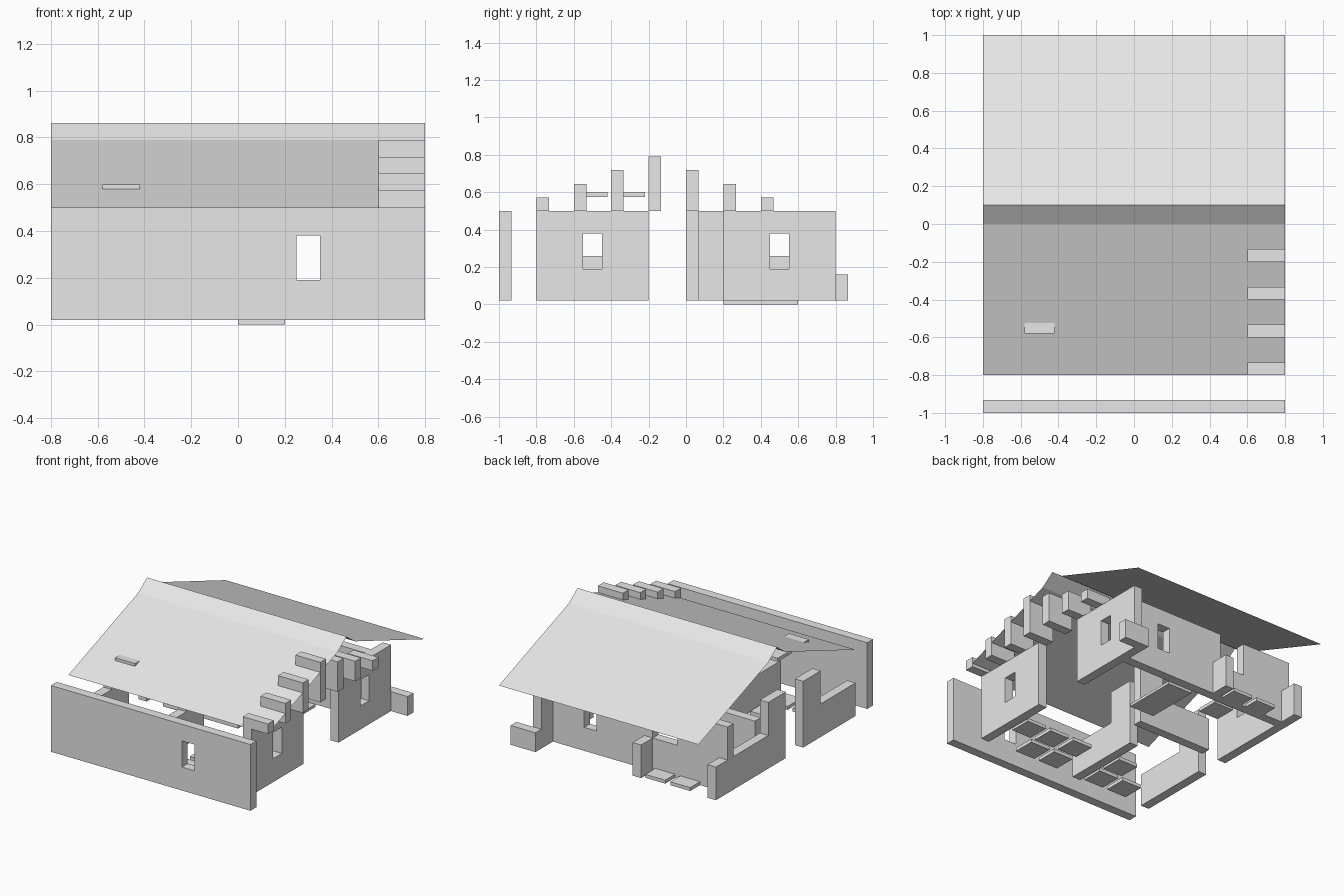
import bpy, bmesh
from mathutils import Vector

cube = bpy.data.objects.get("Cube")
if cube:
    bpy.data.objects.remove(cube, do_unlink=True)

grey = bpy.data.materials.new("plain_grey")
grey.use_nodes = True
grey.diffuse_color = (0.8, 0.8, 0.8, 1)
grey.node_tree.nodes["Principled BSDF"].inputs["Base Color"].default_value = (0.8, 0.8, 0.8, 1)

T = 0.067        # wall thickness
BASE = 0.02      # underside of the walls
SILL = 0.26      # low wall height
TOP = 0.5        # full wall height


def finish(name, bm):
    mesh = bpy.data.meshes.new(name)
    bm.to_mesh(mesh)
    bm.free()
    mesh.materials.append(grey)
    obj = bpy.data.objects.new(name, mesh)
    bpy.context.collection.objects.link(obj)
    return obj


def box(name, x, y, z):
    """Box from three (low, high) ranges."""
    bm = bmesh.new()
    bmesh.ops.create_cube(bm, size=1)
    for v in bm.verts:
        v.co = Vector([r[0] if c < 0 else r[1] for c, r in zip(v.co, (x, y, z))])
    return finish(name, bm)


def wall(name, along, start, end, at, steps=None):
    """Wall along x or y; steps is an outline of (position, height) pairs."""
    outline = [(start, BASE), (end, BASE)] + (steps or [(end, TOP), (start, TOP)])
    bm = bmesh.new()
    place = (lambda p, o: (p[0], at + o, p[1])) if along == "x" else (lambda p, o: (at + o, p[0], p[1]))
    face = bm.faces.new([bm.verts.new(place(p, 0)) for p in outline])
    ext = bmesh.ops.extrude_face_region(bm, geom=[face])
    shift = Vector((0, T, 0)) if along == "x" else Vector((T, 0, 0))
    bmesh.ops.translate(bm, vec=shift, verts=[g for g in ext["geom"] if isinstance(g, bmesh.types.BMVert)])
    bmesh.ops.recalc_face_normals(bm, faces=bm.faces)
    return finish(name, bm)


def cut_window(obj, along, centre, at):
    """Cut a window opening through a wall."""
    span, deep = (centre - 0.05, centre + 0.05), (at - 0.05, at + T + 0.05)
    x, y = (span, deep) if along == "x" else (deep, span)
    cutter = box("window_cutter", x, y, (0.19, 0.38))
    cutter.hide_render = True
    mod = obj.modifiers.new("window", "BOOLEAN")
    mod.operation = "DIFFERENCE"
    mod.solver = "EXACT"
    mod.object = cutter
    bpy.context.view_layer.objects.active = obj
    bpy.ops.object.modifier_apply(modifier=mod.name)
    bpy.data.objects.remove(cutter, do_unlink=True)


def low_high(start, end, split):
    """Outline top: low from start to split, full height to end."""
    return [(end, TOP), (split, TOP), (split, SILL), (start, SILL)]


# Outer walls with windows
front = wall("front_wall", "x", -0.8, 0.8, -1.0)
cut_window(front, "x", 0.3, -1.0)
side_front = wall("left_wall_front", "y", -0.8, -0.2, 0.6)
cut_window(side_front, "y", -0.5, 0.6)
side_back = wall("left_wall_back", "y", 0.2, 0.8, 0.6)
cut_window(side_back, "y", 0.5, 0.6)
back = wall("back_wall", "x", -0.2, 0.6, 0.6)
cut_window(back, "x", 0.3, 0.6)

# Stepped walls: low with one tall end
wall("back_wall_stepped", "x", -0.8, -0.2, 0.6,
     [(-0.2, SILL), (-0.4, SILL), (-0.4, TOP), (-0.8, TOP)])
wall("right_wall_front", "y", -0.8, -0.2, -0.8, low_high(-0.8, -0.2, -0.4))
wall("right_wall_back", "y", 0.0, 0.8, -0.8,
     [(0.8, SILL), (0.2, SILL), (0.2, TOP), (0.0, TOP)])
wall("inner_wall_front", "y", -0.8, -0.2, -0.2, low_high(-0.8, -0.2, -0.4))
wall("inner_wall_middle", "x", -0.6, 0.0, 0.0, low_high(-0.6, 0.0, -0.2))

# Low stubs behind the back wall
box("back_stub", (-0.2, -0.2 + T), (0.6 + T, 0.8), (BASE, SILL))
box("corner_block", (0.6, 0.8), (0.8, 0.8 + T), (BASE, 0.16))

# Gable blocks rising to the ridge and falling again
for i in range(7):
    y = -0.8 + 0.2 * i
    height = 0.0725 * (4 - abs(i - 3))
    box("gable_block", (0.6, 0.8), (y, y + T), (TOP, TOP + height))

# Thin roof sheets with a steeper ridge
profile = [(-0.8, 0.5), (0.0, 0.79), (0.1, 0.863), (0.2, 0.79), (1.0, 0.5)]
bm = bmesh.new()
rows = [[bm.verts.new((x, y, z)) for x in (-0.8, 0.8)] for y, z in profile]
for a, b in zip(rows, rows[1:]):
    bm.faces.new((a[0], a[1], b[1], b[0]))
finish("roof", bm)

# Floor tiles, roof plates and entrance slab
H = 0.08
tiles = [(0.5, -0.5), (0.3, -0.5), (0.1, -0.5), (0.3, -0.7), (0.1, -0.7), (-0.3, -0.5),
         (-0.3, -0.7), (-0.5, -0.7), (-0.3, 0.7), (-0.5, 0.7), (-0.3, 0.5)]
for x, y in tiles:
    box("floor_tile", (x - H, x + H), (y - H, y + H), (BASE, BASE + 0.025))
for y in (-0.5, -0.3):
    box("roof_plate", (-0.5 - H, -0.5 + H), (y - H, y + H), (0.575, 0.6))
box("entrance_slab", (0.0, 0.2), (0.2, 0.6), (0.0, BASE))
